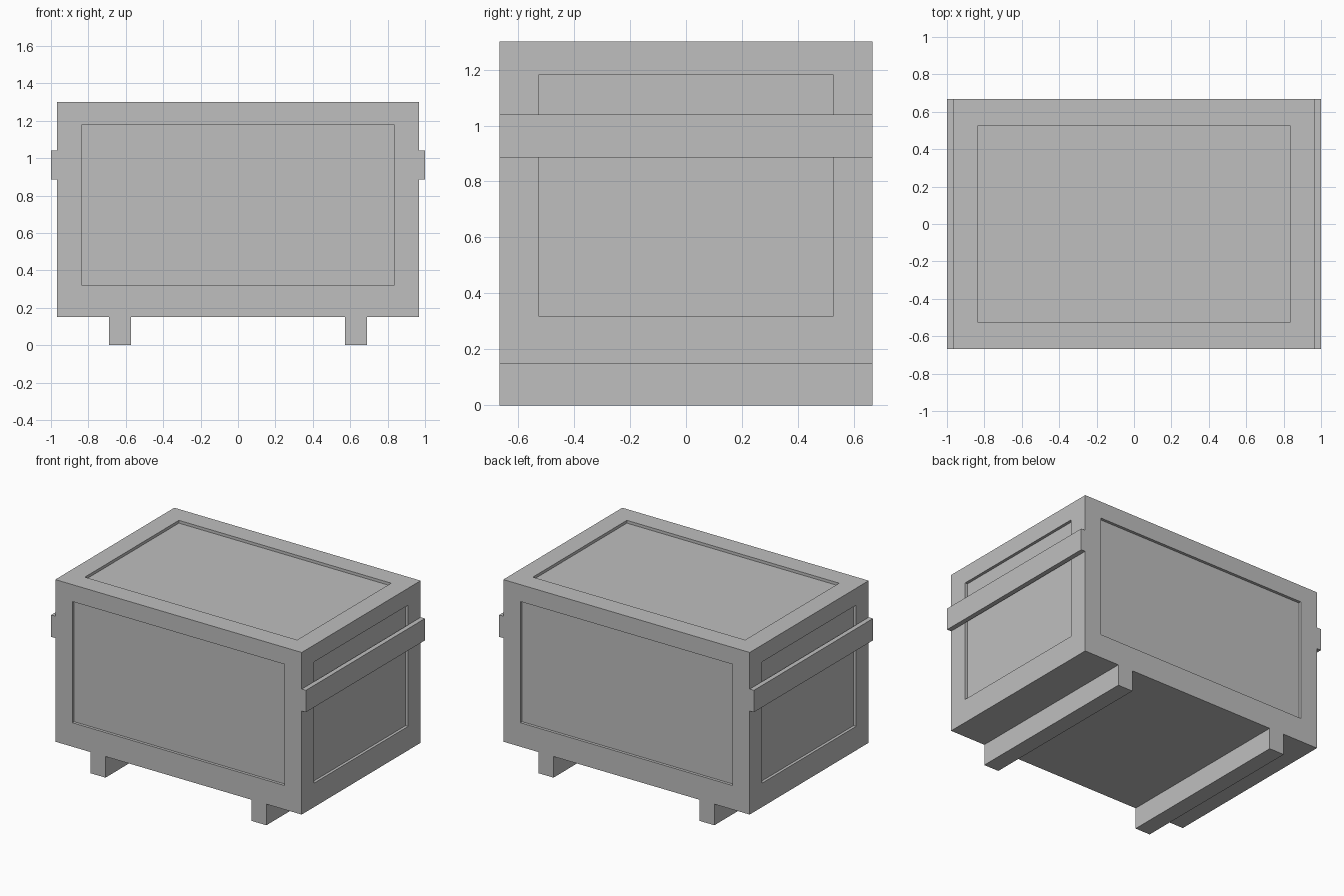
import bpy
import bmesh
from mathutils import Vector

default = bpy.data.objects.get("Cube")
if default:
    bpy.data.objects.remove(default, do_unlink=True)

grey = bpy.data.materials.new("plain_grey")
grey.use_nodes = True
GREY = (0.52, 0.52, 0.52, 1)
grey.diffuse_color = GREY
grey.node_tree.nodes["Principled BSDF"].inputs["Base Color"].default_value = GREY


def box_bmesh(low, high):
    """Box between two opposite corners."""
    bm = bmesh.new()
    bmesh.ops.create_cube(bm, size=1)
    for v in bm.verts:
        v.co = [high[i] if v.co[i] > 0 else low[i] for i in range(3)]
    bm.normal_update()
    return bm


def finish(bm, name):
    mesh = bpy.data.meshes.new(name)
    bm.to_mesh(mesh)
    bm.free()
    mesh.materials.append(grey)
    obj = bpy.data.objects.new(name, mesh)
    bpy.context.collection.objects.link(obj)
    return obj


HALF_X, HALF_Y = 0.967, 0.667
BASE, TOP = 0.15, 1.30
RECESS = 0.02
PANEL_LOW = Vector((-0.833, -0.527, 0.32))
PANEL_HIGH = Vector((0.833, 0.527, 1.18))

# Crate body with a sunken panel on the top and all four sides
bm = box_bmesh((-HALF_X, -HALF_Y, BASE), (HALF_X, HALF_Y, TOP))
panels = [f for f in bm.faces if f.normal.z > -0.5]
bmesh.ops.inset_individual(bm, faces=panels, thickness=0.1)
for face in panels:
    normal = face.normal.copy()
    centre = face.calc_center_median()
    for v in face.verts:
        for i in range(3):
            if abs(normal[i]) < 0.5:
                v.co[i] = PANEL_HIGH[i] if v.co[i] > centre[i] else PANEL_LOW[i]
    sunk = bmesh.ops.extrude_discrete_faces(bm, faces=[face])["faces"][0]
    bmesh.ops.translate(bm, verts=sunk.verts[:], vec=-normal * RECESS)
bmesh.ops.recalc_face_normals(bm, faces=bm.faces[:])
finish(bm, "crate_body")

# Side rails and bottom skids, running the full depth
for side, sign in (("left", 1), ("right", -1)):
    for part, inner, outer, low, high in (("rail", HALF_X, 1.0, 0.885, 1.04),
                                          ("skid", 0.573, 0.69, 0, BASE)):
        x0, x1 = sorted((sign * inner, sign * outer))
        finish(box_bmesh((x0, -HALF_Y, low), (x1, HALF_Y, high)), f"{side}_{part}")
